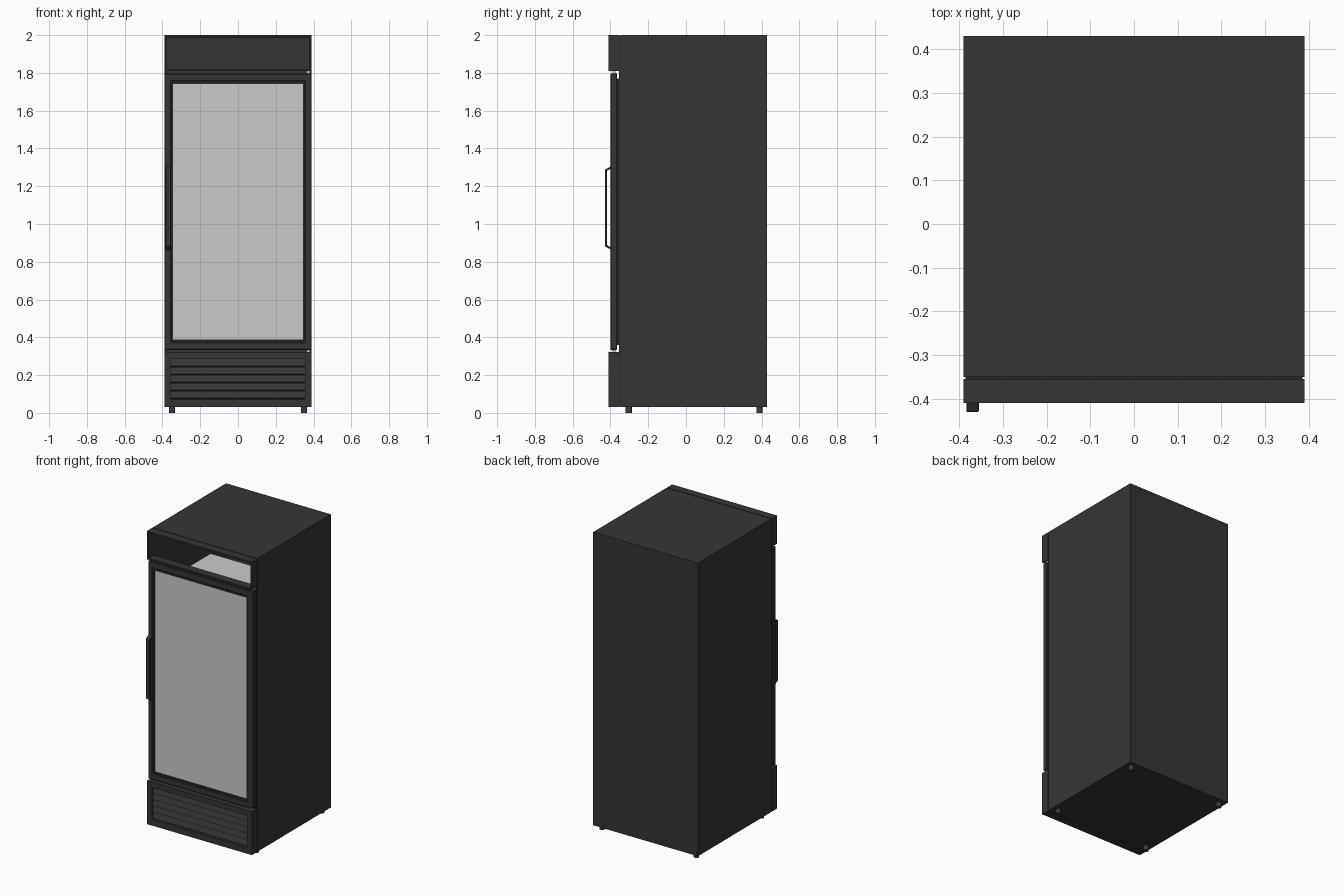
import bpy, bmesh, math
from mathutils import Matrix, Vector

if "Cube" in bpy.data.objects:
    bpy.data.objects.remove(bpy.data.objects["Cube"])


def material(name, r, g, b):
    m = bpy.data.materials.new(name)
    m.diffuse_color = (r, g, b, 1)
    m.use_nodes = True
    m.node_tree.nodes["Principled BSDF"].inputs["Base Color"].default_value = m.diffuse_color
    return m


BLACK = material("black_metal", 0.036, 0.036, 0.036)
TRIM = material("dark_trim", 0.02, 0.02, 0.02)
GLASS = material("pale_grey", 0.6, 0.6, 0.6)
FOOT = material("foot_grey", 0.05, 0.05, 0.05)


def add_box(bm, x0, x1, y0, y1, z0, z1, tilt=0):
    c = Vector(((x0 + x1) / 2, (y0 + y1) / 2, (z0 + z1) / 2))
    mat = (Matrix.Translation(c) @ Matrix.Rotation(tilt, 4, 'X')
           @ Matrix.Diagonal((x1 - x0, y1 - y0, z1 - z0, 1)))
    bmesh.ops.create_cube(bm, size=1, matrix=mat)


def finish(name, bm, mat, bevel=0):
    me = bpy.data.meshes.new(name)
    bm.to_mesh(me)
    bm.free()
    me.materials.append(mat)
    ob = bpy.data.objects.new(name, me)
    bpy.context.collection.objects.link(ob)
    if bevel:
        b = ob.modifiers.new("bevel", 'BEVEL')
        b.width = bevel
        b.segments = 1
    return ob


def boxes(name, mat, *dims, bevel=0):
    bm = bmesh.new()
    for d in dims:
        add_box(bm, *d)
    return finish(name, bm, mat, bevel)


def frame(name, mat, ox, oz0, oz1, ix, iz0, iz1, y0, y1, bevel=0):
    """Rectangular ring facing the front, extruded from y0 to y1."""
    bm = bmesh.new()
    rings = []
    for y in (y0, y1):
        for hx, a, b in ((ox, oz0, oz1), (ix, iz0, iz1)):
            rings.append([bm.verts.new(p) for p in
                          ((-hx, y, a), (hx, y, a), (hx, y, b), (-hx, y, b))])
    fo, fi, bo, bi = rings
    for i in range(4):
        j = (i + 1) % 4
        for p, q in ((fo, fi), (fi, bi), (bi, bo), (bo, fo)):
            bm.faces.new((p[i], p[j], q[j], q[i]))
    bmesh.ops.recalc_face_normals(bm, faces=bm.faces)
    return finish(name, bm, mat, bevel)


W = 0.39

# hollow cabinet, open at the front
frame("cabinet_shell", BLACK, W, 0.03, 2.0, W - 0.012, 0.05, 1.985, -0.35, 0.43)
boxes("cabinet_back", BLACK, (-W + 0.005, W - 0.005, 0.41, 0.4295, 0.035, 1.995))
frame("cabinet_front_collar", TRIM, W - 0.004, 0.034, 1.996, W - 0.012, 0.05, 1.985,
      -0.356, -0.349)
boxes("cabinet_deck", BLACK, (-W + 0.01, W - 0.01, -0.345, 0.415, 0.31, 0.335))

# interior shelves
for i, z in enumerate((0.64, 0.96, 1.28, 1.6)):
    boxes(f"shelf_{i + 1}", GLASS, (-0.378, 0.378, -0.3, 0.25, z - 0.012, z))

# open header light box
frame("header_box", BLACK, W, 1.81, 2.0, W - 0.01, 1.82, 1.99, -0.41, -0.355)

# door: frame, inner trim, glass and gasket
frame("door_frame", BLACK, W, 0.333, 1.797, 0.355, 0.375, 1.755, -0.40, -0.364, bevel=0.004)
frame("door_inner_trim", TRIM, 0.356, 0.374, 1.756, 0.343, 0.388, 1.742, -0.397, -0.366)
boxes("door_glass", GLASS, (-0.345, 0.345, -0.392, -0.368, 0.386, 1.744))
frame("door_gasket", TRIM, W - 0.008, 0.36, 1.77, 0.34, 0.40, 1.72, -0.366, -0.354)

# hinges at the right
for name, z0, z1 in (("upper_hinge", 1.795, 1.811), ("lower_hinge", 0.322, 0.336)):
    boxes(name, GLASS, (0.362, 0.382, -0.39, -0.372, z0, z1))

# door handle: flat bar swept along a profile with slanted ends
outer = [(-0.398, 0.865), (-0.43, 0.882), (-0.43, 1.288), (-0.398, 1.305)]
inner = [(-0.398, 0.877), (-0.419, 0.889), (-0.419, 1.281), (-0.398, 1.293)]
bm = bmesh.new()
cols = [[bm.verts.new((x, y, z)) for y, z in pts]
        for x in (-0.384, -0.355) for pts in (outer, inner)]
lo, li, ro, ri = cols
for i in range(3):
    for p, q in ((lo, li), (li, ri), (ri, ro), (ro, lo)):
        bm.faces.new((p[i], p[i + 1], q[i + 1], q[i]))
for i in (0, 3):
    bm.faces.new((lo[i], li[i], ri[i], ro[i]))
bmesh.ops.recalc_face_normals(bm, faces=bm.faces)
finish("door_handle", bm, BLACK, 0.002)

# lower panel with louvred vent
frame("lower_panel", BLACK, W, 0.03, 0.322, 0.354, 0.072, 0.286, -0.41, -0.355)
boxes("vent_back", TRIM, (-0.36, 0.36, -0.375, -0.357, 0.065, 0.29))
bm = bmesh.new()
for i in range(5):
    z = 0.096 + i * 0.0425
    add_box(bm, -0.354, 0.354, -0.397, -0.391, z - 0.021, z + 0.019, math.radians(-22))
finish("vent_slats", bm, BLACK)

# feet
for sx, side in ((-1, "left"), (1, "right")):
    for y, end in ((-0.303, "front"), (0.39, "back")):
        bm = bmesh.new()
        bmesh.ops.create_cone(bm, cap_ends=True, segments=20, radius1=0.016, radius2=0.016,
                              depth=0.034, matrix=Matrix.Translation((sx * 0.35, y, 0.017)))
        ob = finish(f"{end}_{side}_foot", bm, FOOT)
        bpy.context.view_layer.objects.active = ob
        ob.select_set(True)
        bpy.ops.object.shade_smooth_by_angle(angle=math.radians(40))
        ob.select_set(False)
